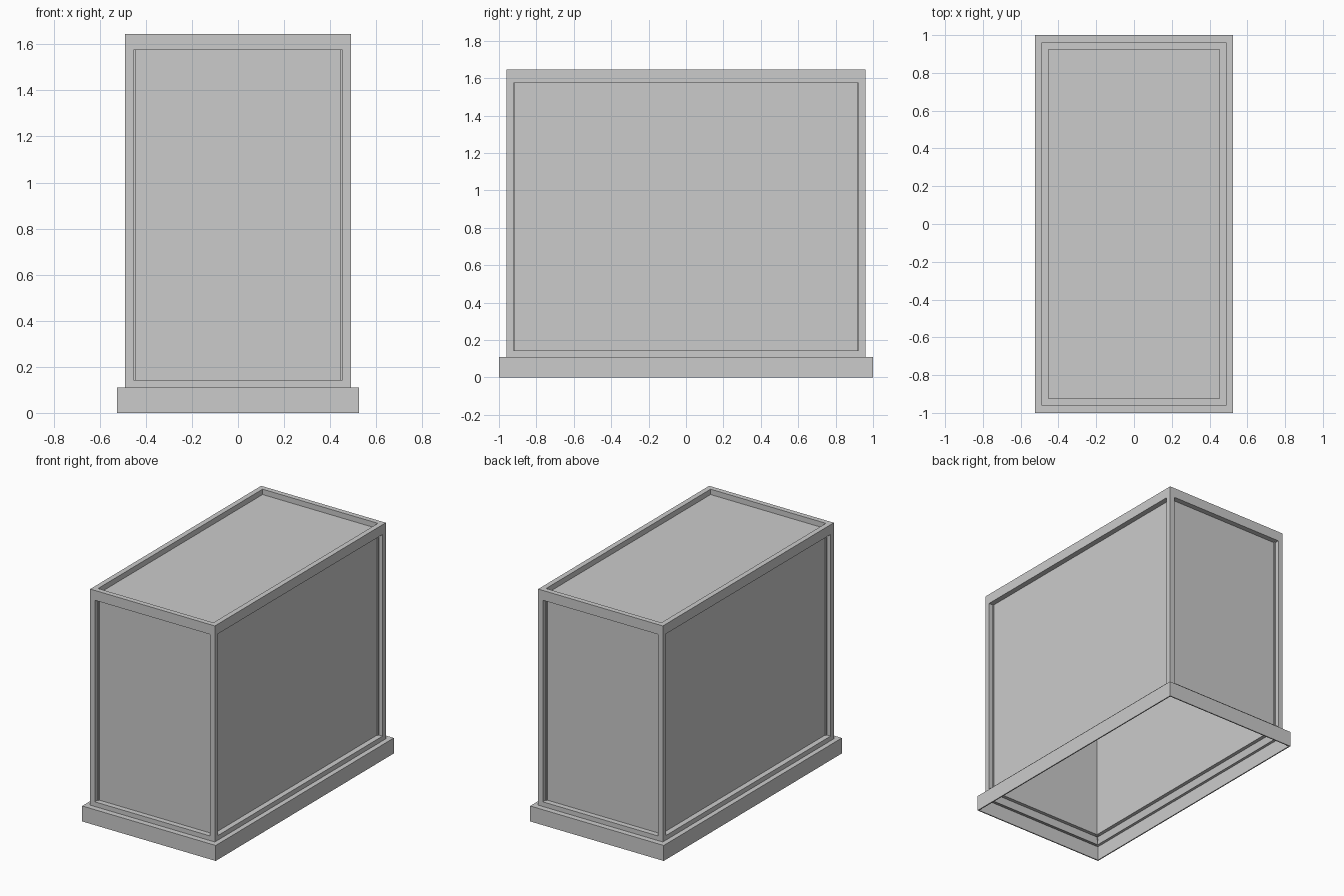
import bpy, bmesh

if "Cube" in bpy.data.objects:
    bpy.data.objects.remove(bpy.data.objects["Cube"], do_unlink=True)

grey = bpy.data.materials.new("plain_grey")
grey.use_nodes = True
colour = (0.6, 0.6, 0.6, 1)
grey.diffuse_color = colour
grey.node_tree.nodes["Principled BSDF"].inputs["Base Color"].default_value = colour

TOP = 1.645
PLINTH = 0.11
PANEL_LOW, PANEL_HIGH = 0.143, 1.575
RECESS = 0.038

bm = bmesh.new()


def ring(half_x, half_y, z):
    """Rectangle of four vertices at one height."""
    corners = ((-1, -1), (1, -1), (1, 1), (-1, 1))
    return [bm.verts.new((sx * half_x, sy * half_y, z)) for sx, sy in corners]


def bridge(lower, upper):
    return [bm.faces.new((lower[i], lower[(i + 1) % 4], upper[(i + 1) % 4], upper[i]))
            for i in range(4)]


# Hollow plinth, ledge, walls and lid, open underneath
foot = ring(0.525, 1.0, 0)
plinth_top = ring(0.525, 1.0, PLINTH)
wall_foot = ring(0.49, 0.96, PLINTH)
wall_top = ring(0.49, 0.96, TOP)
bridge(foot, plinth_top)
bridge(plinth_top, wall_foot)
walls = bridge(wall_foot, wall_top)
lid = bm.faces.new(wall_top)
bm.normal_update()

# Recessed panel in each wall and in the lid
for face in walls + [lid]:
    normal = face.normal.copy()
    bmesh.ops.inset_individual(bm, faces=[face], thickness=0.052)
    if face is not lid:
        for v in face.verts:
            v.co.z = PANEL_HIGH if v.co.z > 1 else PANEL_LOW
    bmesh.ops.inset_individual(bm, faces=[face], thickness=0)
    bmesh.ops.translate(bm, verts=list(face.verts), vec=-normal * RECESS)

mesh = bpy.data.meshes.new("panelled_cover")
bm.to_mesh(mesh)
bm.free()
mesh.materials.append(grey)
cover = bpy.data.objects.new("panelled_cover", mesh)
bpy.context.collection.objects.link(cover)

# Thin sheet thickness, inwards
sheet = cover.modifiers.new("sheet_thickness", "SOLIDIFY")
sheet.thickness = 0.008
sheet.offset = -1
sheet.use_even_offset = True
